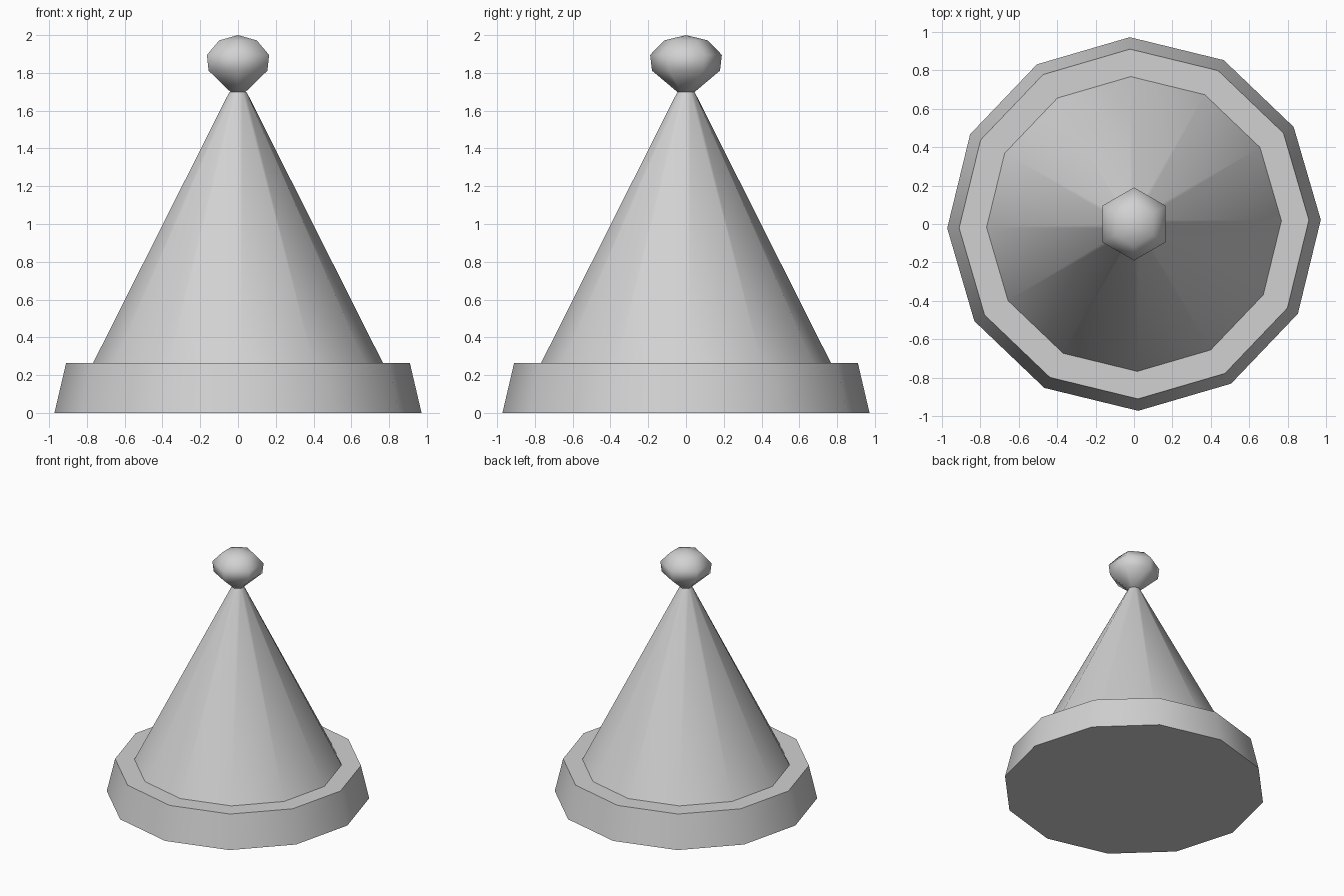
import bpy, bmesh, math

cube = bpy.data.objects.get("Cube")
if cube:
    bpy.data.objects.remove(cube)

grey = bpy.data.materials.new("light grey")
grey.use_nodes = True
colour = (0.64, 0.64, 0.64, 1)
grey.diffuse_color = colour
grey.node_tree.nodes["Principled BSDF"].inputs["Base Color"].default_value = colour


def lathe(name, profile, sides, turn, smooth_angle):
    """Faceted solid of revolution from (radius, height) points, bottom to top."""
    bm = bmesh.new()
    rings = []
    for r, z in profile:
        if r == 0:
            rings.append([bm.verts.new((0, 0, z))] * sides)
        else:
            angles = [math.radians(turn) + math.tau * i / sides for i in range(sides)]
            rings.append([bm.verts.new((r * math.cos(a), r * math.sin(a), z)) for a in angles])
    for low, high in zip(rings, rings[1:]):
        for i in range(sides):
            j = (i + 1) % sides
            corners = dict.fromkeys((low[i], low[j], high[j], high[i]))
            bm.faces.new(list(corners))
    bm.faces.new(rings[0][::-1])
    if profile[-1][0] > 0:
        bm.faces.new(rings[-1])
    mesh = bpy.data.meshes.new(name)
    bm.to_mesh(mesh)
    bm.free()
    mesh.materials.append(grey)
    obj = bpy.data.objects.new(name, mesh)
    bpy.context.collection.objects.link(obj)
    bpy.ops.object.select_all(action="DESELECT")
    obj.select_set(True)
    bpy.context.view_layer.objects.active = obj
    bpy.ops.object.shade_smooth_by_angle(angle=math.radians(smooth_angle))
    return obj


# Tapered band around the foot
lathe("brim", [(0.972, 0), (0.91, 0.265)], 12, 1.3, 40)

# Tall cone
lathe("cone", [(0.767, 0.265), (0.045, 1.7)], 12, 1.3, 40)

# Six-sided bobble on the tip
lathe("bobble", [(0.047, 1.7), (0.18, 1.812), (0.19, 1.895), (0.115, 1.972), (0, 2)], 6, 90, 75)
